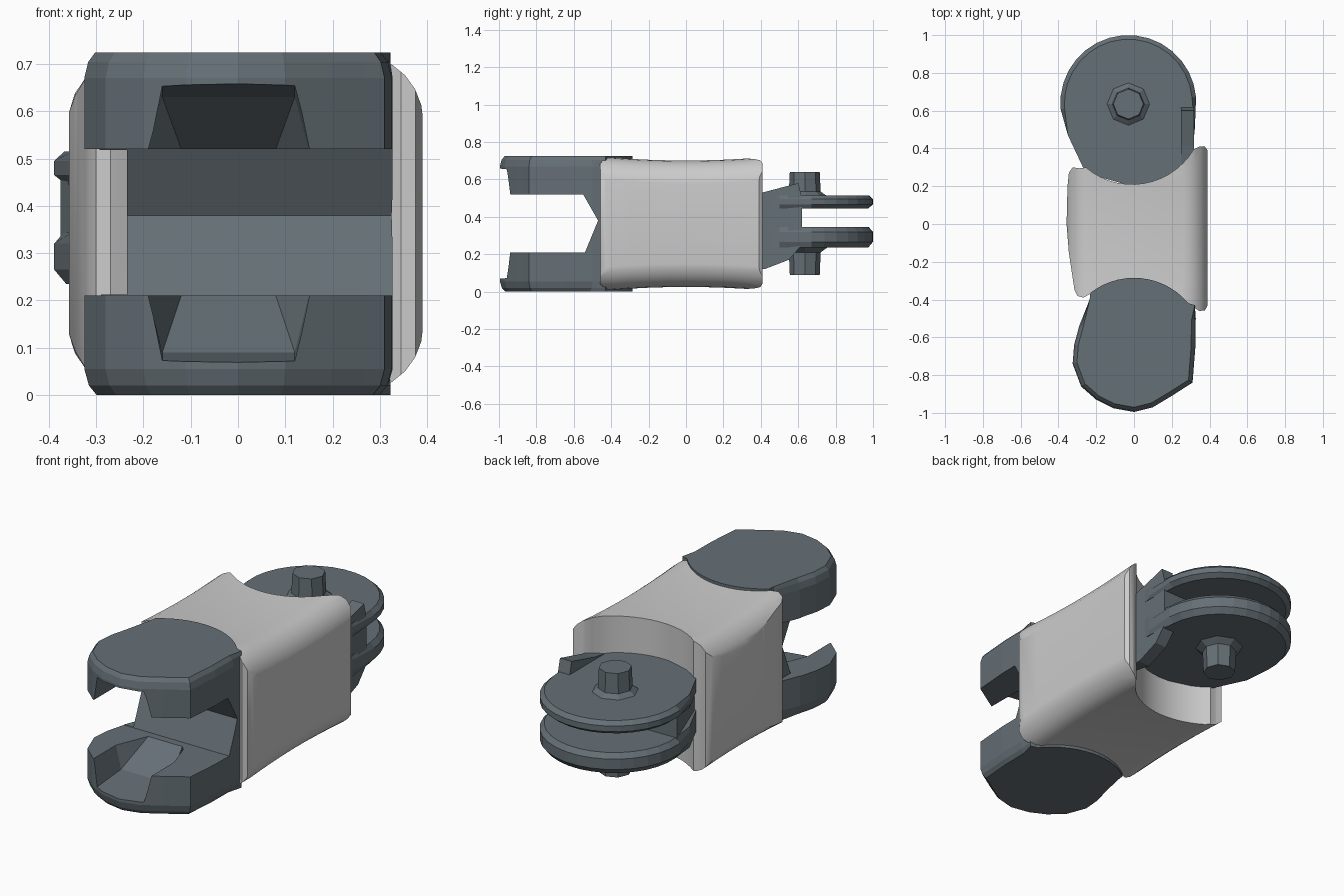
import bpy, bmesh, math

if "Cube" in bpy.data.objects:
    bpy.data.objects.remove(bpy.data.objects["Cube"])

dark = bpy.data.materials.new("dark_metal")
dark.diffuse_color = (0.13, 0.16, 0.18, 1)
dark.use_nodes = True
dark.node_tree.nodes["Principled BSDF"].inputs["Base Color"].default_value = dark.diffuse_color


def loft(name, rings, mat=None):
    """Skin a list of equal-length rings of 3D points and cap both ends."""
    bm = bmesh.new()
    vs = [[bm.verts.new(p) for p in r] for r in rings]
    for r, s in zip(vs, vs[1:]):
        for k in range(len(r)):
            j = (k + 1) % len(r)
            bm.faces.new((r[k], r[j], s[j], s[k]))
    bm.faces.new(vs[0])
    bm.faces.new(vs[-1])
    bmesh.ops.recalc_face_normals(bm, faces=bm.faces)
    me = bpy.data.meshes.new(name)
    bm.to_mesh(me)
    bm.free()
    ob = bpy.data.objects.new(name, me)
    bpy.context.collection.objects.link(ob)
    if mat:
        me.materials.append(mat)
    return ob


def prism_z(name, pts, lo, hi, mat=None):
    return loft(name, [[(x, y, z) for x, y in pts] for z in (lo, hi)], mat)


def prism_x(name, pts, lo, hi, mat=None):
    return loft(name, [[(x, y, z) for y, z in pts] for x in (lo, hi)], mat)


def rounded(name, free, fixed, centre, levels, mat):
    """Plate whose free edge shrinks toward centre per level; the fixed edge stays put."""
    cx, cy = centre
    return loft(name, [[(cx + (x - cx) * s, cy + (y - cy) * s, z) for x, y in free]
                       + [(x, y, z) for x, y in fixed] for z, s in levels], mat)


def boolean(ob, other, op):
    m = ob.modifiers.new("cut", 'BOOLEAN')
    m.object, m.operation, m.solver = other, op, 'EXACT'
    bpy.context.view_layer.objects.active = ob
    bpy.ops.object.modifier_apply(modifier=m.name)
    bpy.data.objects.remove(other)


def arc(cx, cy, rx, ry, a0, a1, n):
    return [(cx + rx * math.cos(math.radians(a0 + (a1 - a0) * i / n)),
             cy + ry * math.sin(math.radians(a0 + (a1 - a0) * i / n))) for i in range(n + 1)]


# sleeve: plan outline with a hollow arc at each end
back_arc = arc(-0.01, 0.59, 0.38, 0.38, -31, -130, 14)
front_arc = arc(0.0, -0.66, 0.37, 0.37, 128, 40, 14)
outline = ([(0.39, -0.43), (0.39, 0.39), (0.375, 0.41), (0.345, 0.41)] + back_arc
           + [(-0.29, 0.295), (-0.325, 0.30), (-0.345, 0.27), (-0.352, 0.2), (-0.357, 0),
              (-0.345, -0.15), (-0.315, -0.35), (-0.30, -0.38), (-0.27, -0.39)]
           + front_arc + [(0.315, -0.44), (0.345, -0.46), (0.375, -0.458)])
sleeve = prism_z("sleeve", outline, -0.1, 0.9)

# rounded, slightly waisted bar that gives the sleeve its cross-section
rings = []
for i in range(13):
    y = -0.6 + 1.2 * i / 12
    hz = 0.338 + 0.016 * min(1, (y / 0.4) ** 2)
    ring = []
    for sx, sz, a in ((1, 1, 0), (-1, 1, 90), (-1, -1, 180), (1, -1, 270)):
        ring += [(px, y, pz + 0.363) for px, pz in
                 arc(0.26 if sx > 0 else -0.23, sz * (hz - 0.14), 0.132, 0.14, a, a + 90, 6)]
    rings.append(ring)
boolean(sleeve, loft("sleeve_section", rings), 'INTERSECT')
bpy.ops.object.select_all(action='DESELECT')
sleeve.select_set(True)
bpy.context.view_layer.objects.active = sleeve
bpy.ops.object.shade_smooth_by_angle(angle=math.radians(35))

# fork: rounded block joined at the sleeve
fork_free = [(-0.29, -0.54), (-0.317, -0.64), (-0.325, -0.74), (-0.28, -0.86),
             (-0.2, -0.93), (-0.11, -0.975), (0, -0.995), (0.1, -0.97), (0.2, -0.91),
             (0.27, -0.865), (0.31, -0.84), (0.325, -0.65), (0.327, -0.5)]
fork_fixed = [(0.322, -0.43)] + arc(0.0, -0.66, 0.375, 0.375, 40, 128, 14) + [(-0.235, -0.4)]
fork = rounded("fork", fork_free, fork_fixed, (0, -0.64),
               [(0, 0.92), (0.02, 0.97), (0.055, 1), (0.67, 1), (0.704, 0.975), (0.724, 0.93)], dark)
# gap between the two plates, with a notched back wall
boolean(fork, prism_x("fork_gap", [(-1.1, 0.52), (-0.55, 0.52), (-0.47, 0.38),
                                   (-0.54, 0.21), (-1.1, 0.21)], -0.5, 0.5), 'DIFFERENCE')
boolean(fork, prism_z("side_clearance", [(-0.5, -0.7), (-0.235, -0.7), (-0.235, -0.3), (-0.5, -0.3)],
                      0.212, 0.518), 'DIFFERENCE')
# tapered grooves that receive the pin
for name, z0, z1, z2 in (("upper_groove", 0.67, 0.63, 0.5), ("lower_groove", 0.06, 0.09, 0.23)):
    groove = [[(-w + c, y, z0 + t * (z1 - z0)), (w + c, y, z0 + t * (z1 - z0)),
               (w * 1.25 + c, y, z2), (-w * 1.25 + c, y, z2)]
              for y, w, c, t in ((-1.1, 0.14, -0.02, 0), (-0.75, 0.14, -0.02, 1))]
    groove.append([(x, -0.58, z2 + 0.02 * (1 if z2 > 0.4 else -1) * (k < 2))
                   for k, x in enumerate((-0.12, 0.08, 0.1, -0.14))])
    boolean(fork, loft(name, groove), 'DIFFERENCE')

# tongue: two round plates with a slot between them
plate_free = arc(-0.03, 0.64, 0.36, 0.36, 5, 185, 16)
plate_fixed = [(-0.35, 0.47), (-0.27, 0.3), (-0.22, 0.26), (-0.01, 0.2),
               (0.2, 0.25), (0.31, 0.4), (0.322, 0.5)]
rounded("upper_plate", plate_free, plate_fixed, (-0.03, 0.64),
        [(0.445, 0.93), (0.465, 1), (0.495, 1), (0.515, 0.94)], dark)
rounded("lower_plate", plate_free, plate_fixed, (-0.03, 0.64),
        [(0.235, 0.93), (0.265, 1), (0.32, 1), (0.345, 0.94)], dark)
web_plan = [(-0.375, 0.61), (-0.26, 0.3), (-0.01, 0.2), (0.2, 0.25), (0.31, 0.4), (0.31, 0.62)]
prism_z("tongue_web", web_plan, 0.3, 0.48, dark)
# rib along the right of the tongue, reaching past both plates
rib = [(0.3, 0.51), (0.41, 0.53), (0.6, 0.58), (0.62, 0.5),
       (0.62, 0.25), (0.55, 0.17), (0.42, 0.12), (0.3, 0.14)]
prism_x("tongue_rib", rib, 0.25, 0.318, dark)

# pins with flared skirts, above and below
for name, side, base in (("upper_pin", 1, 0.505), ("lower_pin", -1, 0.24)):
    loft(name, [[(x, y, base + side * h) for x, y in arc(-0.03, 0.635, r, r, 0, 315, 7)]
                for r, h in ((0.14, -0.01), (0.085, 0.03), (0.08, 0.135 if side > 0 else 0.15))], dark)
